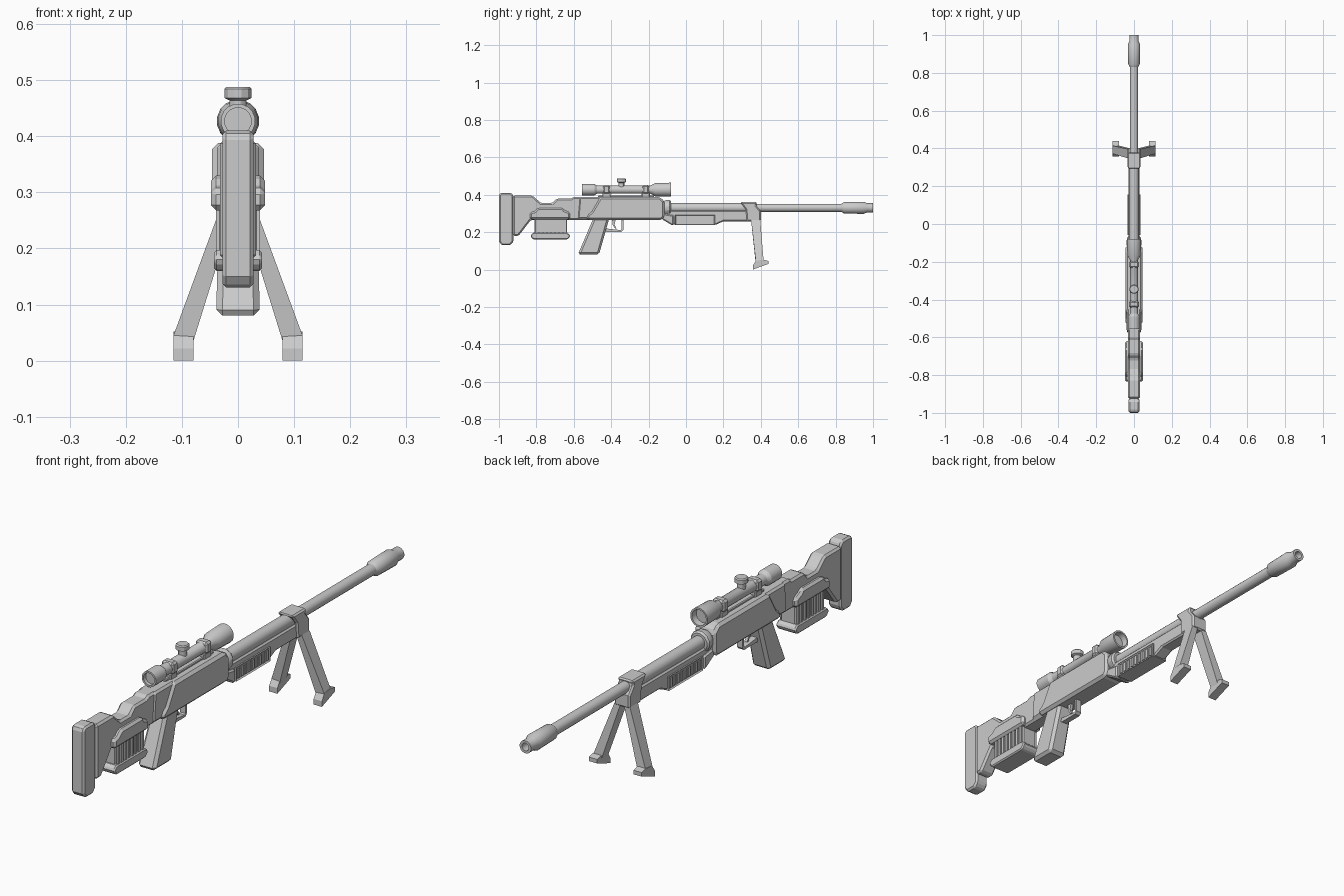
import bpy, bmesh, math

if "Cube" in bpy.data.objects:
    bpy.data.objects.remove(bpy.data.objects["Cube"])


def finish(name, bm, chamfer=0.0, smooth=False):
    bmesh.ops.recalc_face_normals(bm, faces=bm.faces[:])
    me = bpy.data.meshes.new(name)
    bm.to_mesh(me)
    bm.free()
    ob = bpy.data.objects.new(name, me)
    bpy.context.collection.objects.link(ob)
    if chamfer:
        m = ob.modifiers.new("chamfer", 'BEVEL')
        m.width, m.segments = chamfer, 1
        m.limit_method, m.angle_limit = 'ANGLE', math.radians(40)
    if smooth:
        bpy.ops.object.select_all(action='DESELECT')
        ob.select_set(True)
        bpy.context.view_layer.objects.active = ob
        bpy.ops.object.shade_smooth_by_angle(angle=math.radians(30))
    return ob


def loft(name, a, b, chamfer=0.0, inset=None):
    """Join two matching outlines and cap them; inset=(margin, depth) recesses the caps."""
    bm = bmesh.new()
    va, vb = [bm.verts.new(p) for p in a], [bm.verts.new(p) for p in b]
    n = len(a)
    caps = [bm.faces.new(va), bm.faces.new(vb)]
    for i in range(n):
        j = (i + 1) % n
        bm.faces.new((va[i], va[j], vb[j], vb[i]))
    if inset:
        bmesh.ops.recalc_face_normals(bm, faces=bm.faces[:])
        bmesh.ops.inset_individual(bm, faces=caps, thickness=inset[0])
        for f in caps:
            for v in f.verts:
                v.co.x -= math.copysign(inset[1], v.co.x)
    return finish(name, bm, chamfer)


def prism(name, yz, hw, chamfer=0.0, inset=None):
    """Side profile in y,z given a half width in x."""
    return loft(name, [(-hw, y, z) for y, z in yz], [(hw, y, z) for y, z in yz], chamfer, inset)


def box(name, x0, x1, y0, y1, z0, z1, chamfer=0.0):
    q = [(y0, z0), (y1, z0), (y1, z1), (y0, z1)]
    return loft(name, [(x0, *p) for p in q], [(x1, *p) for p in q], chamfer)


def lathe(name, prof, centre, axis='y', n=16):
    """Revolve (distance, radius) points around a y or z axis."""
    bm = bmesh.new()
    rings = []
    for d, r in prof:
        ring = []
        for i in range(n):
            t = 2 * math.pi * (i + 0.5) / n
            c, s = r * math.cos(t), r * math.sin(t)
            ring.append(bm.verts.new((c, d, centre + s) if axis == 'y' else (c, centre + s, d)))
        rings.append(ring)
    for a, b in zip(rings, rings[1:]):
        for i in range(n):
            j = (i + 1) % n
            bm.faces.new((a[i], a[j], b[j], b[i]))
    bm.faces.new(rings[0])
    bm.faces.new(rings[-1])
    return finish(name, bm, smooth=True)


# Stock and butt pad
prism("butt_pad", [(-1, .15), (-.985, .13), (-.94, .13), (-.922, .15),
                   (-.922, .395), (-.935, .41), (-.99, .41), (-1, .40)], .028, .007)
prism("stock", [(-.925, .18), (-.895, .18), (-.83, .265), (-.48, .265), (-.48, .388), (-.60, .388),
                (-.615, .38), (-.69, .38), (-.715, .355), (-.775, .355), (-.82, .395), (-.925, .395)],
      .032, .008)

# Receiver
prism("receiver", [(-.53, .265), (-.13, .265), (-.115, .28), (-.115, .365), (-.14, .388),
                   (-.46, .388), (-.505, .31), (-.53, .29)], .046, .012)
prism("receiver_rear", [(-.58, .27), (-.46, .27), (-.44, .388), (-.57, .388)], .037, .008)
box("scope_rail", -.014, .014, -.47, -.17, .385, .396, .003)

# Magazine with side covers and ribs
prism("magazine_cover", [(-.835, .268), (-.62, .268), (-.62, .305), (-.65, .318), (-.66, .33),
                         (-.79, .33), (-.81, .312), (-.835, .305)], .048, .009)
box("magazine", -.033, .033, -.81, -.635, .18, .28, .005)
prism("magazine_base", [(-.83, .175), (-.815, .16), (-.635, .16), (-.62, .175), (-.62, .185),
                        (-.635, .197), (-.815, .197), (-.83, .185)], .043, .006)
for i in range(8):
    y = -.797 + i * .0215
    box(f"magazine_rib_{i}", -.039, .039, y - .006, y + .006, .19, .27)

# Grip, trigger and guard
loft("grip", [(-.039, -.578, .08), (.039, -.578, .08), (.039, -.465, .08), (-.039, -.465, .08)],
     [(-.034, -.495, .275), (.034, -.495, .275), (.034, -.41, .275), (-.034, -.41, .275)], .011)
prism("trigger_guard", [(-.44, .212), (-.425, .202), (-.345, .202), (-.335, .212), (-.335, .27),
                        (-.345, .27), (-.345, .215), (-.35, .211), (-.44, .221)], .012)
prism("trigger", [(-.395, .27), (-.375, .27), (-.382, .24), (-.372, .22), (-.38, .22),
                  (-.393, .24)], .006)

# Barrel, collar and hollow muzzle
lathe("barrel", [(-.13, .026), (.37, .026), (.37, .022), (.85, .022)], .33)
lathe("barrel_collar", [(-.12, .036), (-.108, .042), (-.088, .042), (-.08, .036)], .33, n=12)
lathe("muzzle", [(.83, .022), (.845, .031), (.95, .033), (.968, .025), (1, .025),
                 (1, .015), (.93, .015)], .33)

# Handguard with recessed slatted panels
prism("handguard", [(-.125, .27), (-.07, .24), (.16, .24), (.20, .258), (.36, .258),
                    (.36, .315), (-.125, .315)], .028, .006)
prism("handguard_panel", [(-.058, .237), (.155, .237), (.155, .292), (-.058, .292)],
      .034, inset=(.006, .005))
for i in range(9):
    y = -.04 + i * .0222
    box(f"panel_slat_{i}", -.033, .033, y - .006, y + .006, .245, .284)
prism("handguard_root", [(-.13, .27), (-.075, .237), (-.065, .237), (-.065, .29), (-.13, .30)], .036, .006)

# Bipod
prism("bipod_clamp", [(.29, .36), (.38, .36), (.375, .342), (.40, .31), (.40, .258),
                      (.325, .258), (.32, .32)], .034, .006)
for side, s in (("left", -1), ("right", 1)):
    loft(f"bipod_leg_{side}",
         [(s * .081, .373, .03), (s * .115, .373, .045), (s * .115, .415, .045), (s * .081, .415, .03)],
         [(s * .008, .348, .265), (s * .034, .348, .265), (s * .034, .397, .265), (s * .008, .397, .265)])
    foot = [(.358, 0), (.44, .03), (.44, .046), (.415, .052), (.375, .048), (.358, .022)]
    loft(f"bipod_foot_{side}", [(s * .079, *p) for p in foot], [(s * .115, *p) for p in foot])

# Scope with recessed lenses, turret and mounts
lathe("scope", [(-.54, .024), (-.555, .024), (-.555, .031), (-.49, .031), (-.475, .022), (-.19, .022),
                (-.165, .036), (-.08, .038), (-.08, .031), (-.105, .029)], .427)
lathe("scope_turret", [(.43, .016), (.464, .016), (.468, .025), (.484, .025), (.488, .021)],
      -.345, 'z', 12)
for part, y in (("rear", -.425), ("front", -.215)):
    box(f"scope_mount_{part}", -.026, .026, y - .018, y + .018, .405, .452, .008)
    box(f"scope_mount_foot_{part}", -.02, .02, y - .022, y + .022, .38, .41, .004)
